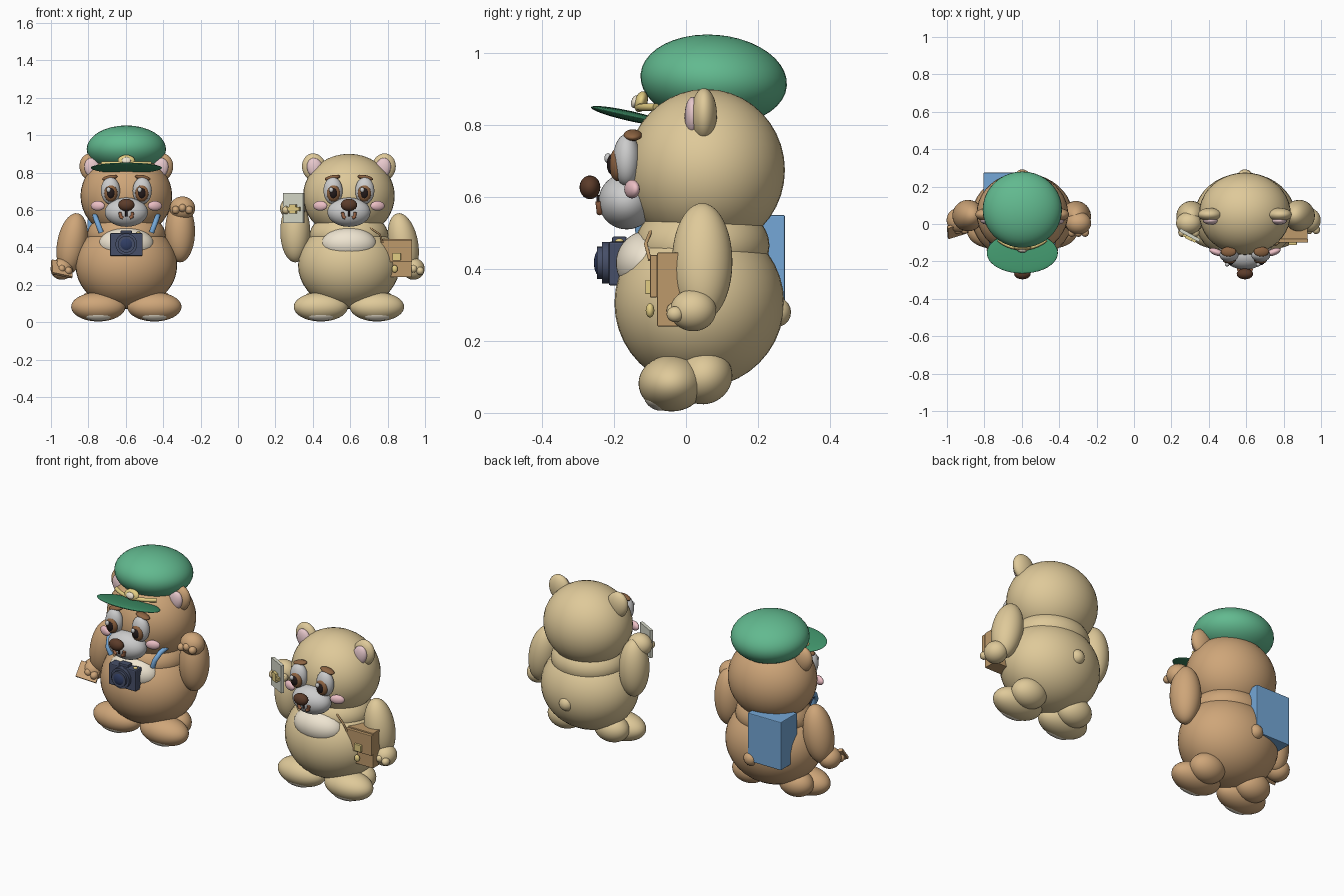
import bpy
from math import pi, radians, sin, cos

if "Cube" in bpy.data.objects:
    bpy.data.objects.remove(bpy.data.objects["Cube"])

mats = {}
COLS = {
    'tan': (222, 200, 152), 'brown': (205, 164, 120), 'cream': (238, 228, 208),
    'white': (236, 236, 234), 'pink': (236, 190, 196), 'inner_ear': (232, 200, 204),
    'dark': (92, 62, 46), 'iris': (140, 98, 66), 'black': (40, 32, 32),
    'brow': (140, 100, 68), 'mouth': (160, 105, 75), 'green': (98, 184, 142),
    'visor': (66, 146, 106), 'gold': (226, 204, 130), 'navy': (72, 80, 104),
    'lens': (52, 64, 100), 'blue': (116, 166, 214), 'case': (188, 152, 106),
    'card': (214, 216, 200),
}


def mat(key):
    if key not in mats:
        m = bpy.data.materials.new(key)
        m.diffuse_color = [(c / 255) ** 2.2 for c in COLS[key]] + [1]
        m.use_nodes = True
        m.node_tree.nodes["Principled BSDF"].inputs["Base Color"].default_value = m.diffuse_color
        mats[key] = m
    return mats[key]


OX = 0  # x of the bear being built


def finish(o, name, key, size=None, rot=(0, 0, 0)):
    o.name = name
    o.rotation_euler = rot
    if size:
        o.scale = size
    o.data.materials.append(mat(key))
    return o


def ball(name, key, loc, size, rot=(0, 0, 0)):
    seg = 40 if max(size) > .06 else 20
    bpy.ops.mesh.primitive_uv_sphere_add(segments=seg, ring_count=seg // 2, radius=1,
                                         location=(loc[0] + OX, loc[1], loc[2]))
    o = finish(bpy.context.object, name, key, size, rot)
    bpy.ops.object.shade_smooth()
    return o


def box(name, key, loc, size, rot=(0, 0, 0), bevel=0):
    bpy.ops.mesh.primitive_cube_add(size=1, location=(loc[0] + OX, loc[1], loc[2]))
    o = finish(bpy.context.object, name, key, size, rot)
    if bevel:
        bpy.ops.object.transform_apply(location=False, rotation=False, scale=True)
        b = o.modifiers.new('bevel', 'BEVEL')
        b.width, b.segments = bevel, 2
    return o


def disc(name, key, loc, r, depth, rot=(pi / 2, 0, 0)):
    bpy.ops.mesh.primitive_cylinder_add(vertices=32, radius=r, depth=depth,
                                        location=(loc[0] + OX, loc[1], loc[2]))
    o = finish(bpy.context.object, name, key, None, rot)
    bpy.ops.object.shade_smooth_by_angle(angle=radians(35))
    return o


def tube(name, key, pts, r):
    cu = bpy.data.curves.new(name, 'CURVE')
    cu.dimensions = '3D'
    cu.bevel_depth, cu.bevel_resolution, cu.use_fill_caps = r, 3, True
    sp = cu.splines.new('POLY')
    sp.points.add(len(pts) - 1)
    for p, q in zip(sp.points, pts):
        p.co = (q[0] + OX, q[1], q[2], 1)
    o = bpy.data.objects.new(name, cu)
    bpy.context.collection.objects.link(o)
    cu.materials.append(mat(key))
    return o


def arm(fur, s, raised):
    if raised:
        ball('raised_arm', fur, (s * .287, .04, .485), (.08, .083, .165))
        h = (s * .3, .005, .61)
        ball('raised_hand', fur, h, (.068, .06, .062))
    else:
        ball('lowered_arm', fur, (s * .29, .045, .42), (.08, .084, .165), (0, -s * .18, 0))
        h = (s * .345, .02, .285)
        ball('lowered_hand', fur, h, (.06, .064, .058))
    for dx in (-.036, 0, .036):
        ball('finger', fur, (h[0] + dx, h[1] - .05, h[2] - abs(dx) * .3),
             (.021, .024, .022))


def bear(fur, x, raised_side):
    global OX
    OX = x
    # head and torso
    ball('head', fur, (0, .055, .675), (.245, .22, .225))
    ball('chest', fur, (0, .045, .465), (.21, .187, .13))
    ball('belly', fur, (0, .037, .305), (.272, .236, .235))
    ball('belly_patch', 'cream', (0, -.1, .415), (.148, .095, .092), (-.35, 0, 0))
    ball('tail', fur, (0, .25, .28), (.042, .042, .042))
    # muzzle, nose and mouth
    ball('muzzle', 'white', (0, -.165, .588), (.115, .078, .078))
    ball('nose', 'dark', (0, -.267, .627), (.044, .029, .033))
    tube('mouth_line', 'black', [(0, -.243, .605), (0, -.242, .565)], .006)
    for s in (-1, 1):
        tube('mouth_corner', 'mouth', [(s * .034, -.243, .588), (s * .03, -.24, .563),
                                       (s * .018, -.24, .557)], .009)
        # eyes
        ball('eye_white', 'white', (s * .085, -.165, .703), (.051, .038, .072))
        ball('iris', 'iris', (s * .083, -.19, .69), (.036, .024, .046))
        ball('pupil', 'black', (s * .083, -.203, .69), (.022, .017, .03))
        ball('eye_glint', 'white', (s * .083 - .012, -.217, .708), (.012, .01, .014))
        ball('eyebrow', 'brow', (s * .088, -.148, .772), (.042, .026, .014), (0, s * .2, 0))
        ball('cheek', 'pink', (s * .153, -.15, .622), (.04, .018, .026), (0, 0, s * .35))
        # ears
        ball('ear', fur, (s * .186, .05, .828), (.064, .036, .075), (0, s * .25, 0))
        ball('inner_ear', 'inner_ear', (s * .182, .018, .825), (.042, .022, .054), (0, s * .25, 0))
        # legs and feet
        ball('leg', fur, (s * .15, .05, .1), (.1, .08, .075), (.5, 0, 0))
        ball('foot', fur, (s * .15, -.04, .082), (.145, .092, .078))
        ball('foot_pad', 'cream', (s * .15, -.085, .033), (.07, .035, .022), (-.6, 0, 0))
        arm(fur, s, s == raised_side)


# ---- brown bear with cap, camera and backpack ----
bear('brown', -.597, 1)
ball('cap_crown', 'green', (0, .077, .925), (.212, .204, .126), (-.08, 0, 0))
ball('cap_visor', 'visor', (0, -.155, .825), (.19, .112, .014), (-.22, 0, 0))
tube('cap_cord', 'gold', [(.2 * sin(a), .07 - .2 * cos(a), .85)
                          for a in [radians(-40 + 8 * i) for i in range(11)]], .011)
ball('cap_badge', 'gold', (0, -.125, .865), (.046, .018, .03), (-.3, 0, 0))
ball('badge_center', 'cream', (0, -.142, .865), (.024, .01, .018), (-.3, 0, 0))

box('camera_body', 'navy', (0, -.185, .415), (.175, .06, .122), bevel=.006)
box('camera_finder', 'navy', (0, -.185, .48), (.06, .04, .02), bevel=.004)
disc('lens_ring', 'navy', (0, -.223, .417), .058, .022)
disc('lens_barrel', 'navy', (0, -.238, .417), .045, .02)
ball('lens_glass', 'lens', (0, -.238, .417), (.038, .018, .038))
ball('camera_button', 'gold', (.065, -.185, .477), (.012, .012, .008))
for s in (-1, 1):
    tube('shoulder_strap', 'blue', [(s * .135, -.125, .48), (s * .15, -.13, .52),
                                    (s * .165, -.1, .56), (s * .17, -.03, .575)], .014)
box('backpack', 'blue', (-.1, .2, .41), (.215, .15, .28), bevel=.004)
box('held_photo', 'brown', (-.345, -.03, .285), (.115, .09, .016), (.9, .2, .3))

# ---- pale bear with card and case ----
bear('tan', .593, -1)
box('card', 'card', (-.295, -.06, .61), (.12, .018, .16), (0, 0, -.5))
box('card_band', 'gold', (-.3, -.074, .605), (.085, .014, .02), (0, 0, -.5))
box('card_emblem', 'gold', (-.3, -.076, .605), (.04, .016, .05), (0, 0, -.5))
box('case_body', 'case', (.252, -.04, .343), (.165, .08, .205), bevel=.003)
box('case_flap', 'case', (.253, -.09, .38), (.168, .02, .118), bevel=.003)
box('case_clasp', 'gold', (.255, -.105, .35), (.045, .016, .04), bevel=.003)
ball('case_button', 'gold', (.245, -.1, .285), (.016, .012, .02))
tube('case_strap', 'case', [(.18, -.1, .425), (.165, -.112, .47), (.12, -.1, .5),
                            (.08, -.07, .53)], .005)
